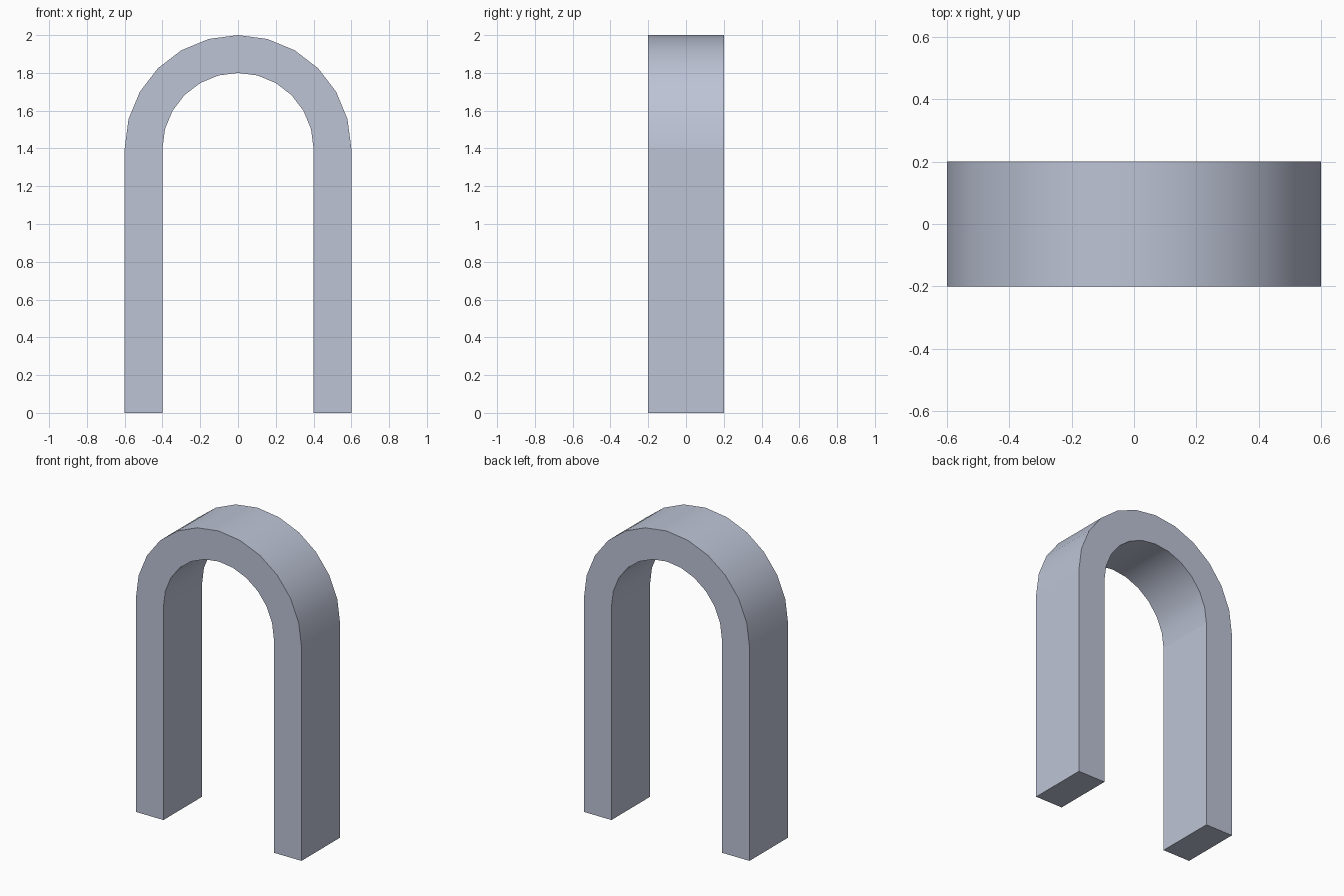
import bpy, bmesh, math

cube = bpy.data.objects.get("Cube")
if cube:
    bpy.data.objects.remove(cube, do_unlink=True)

OUTER, INNER = 0.6, 0.4      # arch radii
SPRING = 1.4                 # height where the curve starts
HALF_DEPTH = 0.2
SEGMENTS = 12

# Material
stone = bpy.data.materials.new("pale blue grey")
stone.use_nodes = True
colour = (0.51, 0.55, 0.67, 1.0)
stone.diffuse_color = colour
stone.node_tree.nodes["Principled BSDF"].inputs["Base Color"].default_value = colour


def path(radius):
    """Right foot, half circle, left foot as (x, z) points."""
    angles = [math.pi * i / SEGMENTS for i in range(SEGMENTS + 1)]
    curve = [(radius * math.cos(a), SPRING + radius * math.sin(a)) for a in angles]
    return [(radius, 0)] + curve + [(-radius, 0)]


# Rectangular cross-section swept along the arch
bm = bmesh.new()
rings = []
for (ox, oz), (ix, iz) in zip(path(OUTER), path(INNER)):
    rings.append([bm.verts.new(p) for p in (
        (ox, -HALF_DEPTH, oz), (ox, HALF_DEPTH, oz),
        (ix, HALF_DEPTH, iz), (ix, -HALF_DEPTH, iz))])

for n, (a, b) in enumerate(zip(rings, rings[1:])):
    curved = 0 < n < len(rings) - 2
    for k in range(4):
        j = (k + 1) % 4
        face = bm.faces.new((a[k], a[j], b[j], b[k]))
        # Only the inner and outer skins of the curve are smooth
        face.smooth = curved and k in (0, 2)

# Soles of the two legs
bm.faces.new(rings[0])
bm.faces.new(rings[-1])
bmesh.ops.recalc_face_normals(bm, faces=bm.faces)

mesh = bpy.data.meshes.new("arch")
bm.to_mesh(mesh)
bm.free()
mesh.materials.append(stone)
arch = bpy.data.objects.new("arch", mesh)
bpy.context.collection.objects.link(arch)
